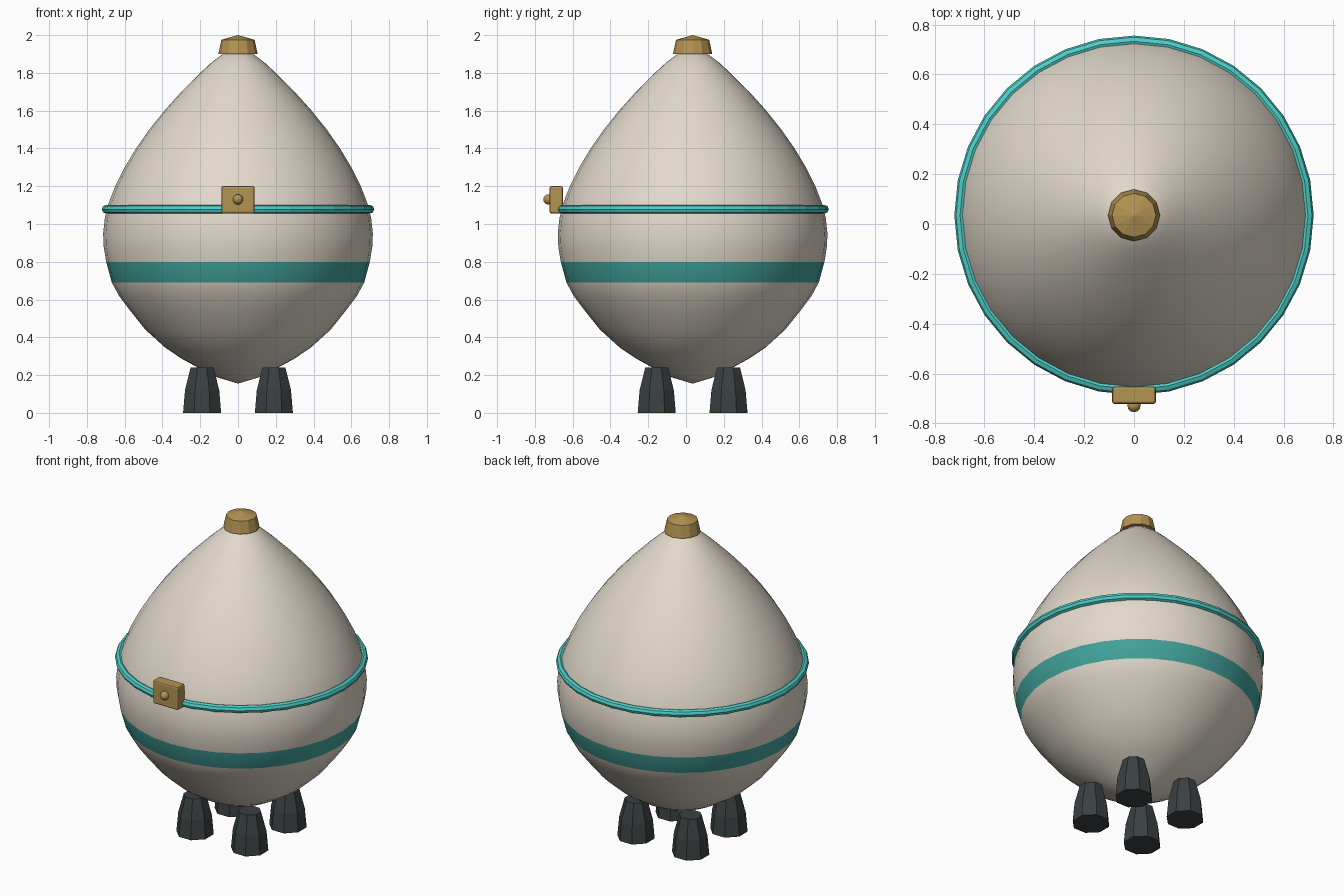
import bpy, bmesh, math
from mathutils import Matrix

cube = bpy.data.objects.get("Cube")
if cube:
    bpy.data.objects.remove(cube, do_unlink=True)

CY = 0.035  # y of the body axis


def material(name, rgb):
    lin = [(c / 255 / 12.92) if c < 11 else ((c / 255 + 0.055) / 1.055) ** 2.4 for c in rgb]
    m = bpy.data.materials.new(name)
    m.use_nodes = True
    m.diffuse_color = (*lin, 1)
    bsdf = m.node_tree.nodes["Principled BSDF"]
    bsdf.inputs["Base Color"].default_value = (*lin, 1)
    bsdf.inputs["Roughness"].default_value = 0.7
    return m


cream = material("cream", (226, 217, 203))
teal = material("deep teal", (66, 163, 156))
aqua = material("bright aqua", (78, 205, 198))
gold = material("dull gold", (180, 147, 82))
dark = material("charcoal", (58, 65, 66))


def finish(bm, name, mats, loc=(0, CY, 0), smooth=False):
    bmesh.ops.recalc_face_normals(bm, faces=bm.faces[:])
    me = bpy.data.meshes.new(name)
    for f in bm.faces:
        f.smooth = smooth
    bm.to_mesh(me)
    bm.free()
    for m in mats:
        me.materials.append(m)
    ob = bpy.data.objects.new(name, me)
    ob.location = loc
    bpy.context.collection.objects.link(ob)
    return ob


def lathe(profile, sides, turn=0.0, closed=False):
    """Revolve (radius, z) points about z; zero radius makes a pole."""
    bm = bmesh.new()
    rings = []
    for r, z in profile:
        if r == 0:
            rings.append([bm.verts.new((0, 0, z))] * sides)
        else:
            angles = [turn + math.tau * i / sides for i in range(sides)]
            rings.append([bm.verts.new((r * math.cos(a), r * math.sin(a), z)) for a in angles])
    pairs = list(zip(rings, rings[1:]))
    if closed:
        pairs.append((rings[-1], rings[0]))
    for lo, hi in pairs:
        for i in range(sides):
            j = (i + 1) % sides
            corners = list(dict.fromkeys((lo[i], lo[j], hi[j], hi[i])))
            bm.faces.new(corners)
    return bm


# Egg-shaped body with a painted stripe
STRIPE = (0.69, 0.80)
body = [(0, .155), (.11, .188), (.213, .24), (.30, .288), (.385, .345), (.49, .44),
        (.575, .546), (.63, .62), (.668, STRIPE[0]), (.698, STRIPE[1]), (.711, .88),
        (.714, .95), (.705, 1.03), (.685, 1.11), (.65, 1.2), (.60, 1.3), (.54, 1.4),
        (.47, 1.5), (.39, 1.6), (.30, 1.7), (.2, 1.8), (.14, 1.855), (.08, 1.9), (0, 1.93)]
bm = lathe(body, 32)
for f in bm.faces:
    if STRIPE[0] < f.calc_center_median().z < STRIPE[1]:
        f.material_index = 1
finish(bm, "body", [cream, teal], smooth=True)

# Raised band around the middle
band = [(0.698 + 0.023 * math.cos(math.tau * k / 8), 1.078 + 0.023 * math.sin(math.tau * k / 8))
        for k in range(8)]
finish(lathe(band, 32, closed=True), "raised_band", [aqua])

# Cap on the tip
cap = [(0, 1.9), (.104, 1.9), (.088, 1.975), (0, 2.0)]
finish(lathe(cap, 12), "top_cap", [gold])

# Clasp plate and its knob
bm = bmesh.new()
bmesh.ops.create_cube(bm, size=1, matrix=Matrix.Diagonal((0.176, 0.07, 0.146, 1)))
clasp = finish(bm, "clasp_plate", [gold], (0, -0.687, 1.128))
bevel = clasp.modifiers.new("soft_edges", "BEVEL")
bevel.width = 0.01
bevel.segments = 2

bm = bmesh.new()
bmesh.ops.create_uvsphere(bm, u_segments=12, v_segments=8, radius=0.027)
finish(bm, "clasp_knob", [gold], (0, -0.728, 1.13), smooth=True)

# Four tapered feet
foot = [(0, 0), (.109, 0), (.098, .12), (.066, .24), (0, .24)]
for side, sx in (("left", 1), ("right", -1)):
    for end, sy in (("front", -1), ("back", 1)):
        finish(lathe(foot, 8, turn=math.pi / 8), f"{end}_{side}_foot", [dark],
               (0.19 * sx, CY + 0.19 * sy, 0))
